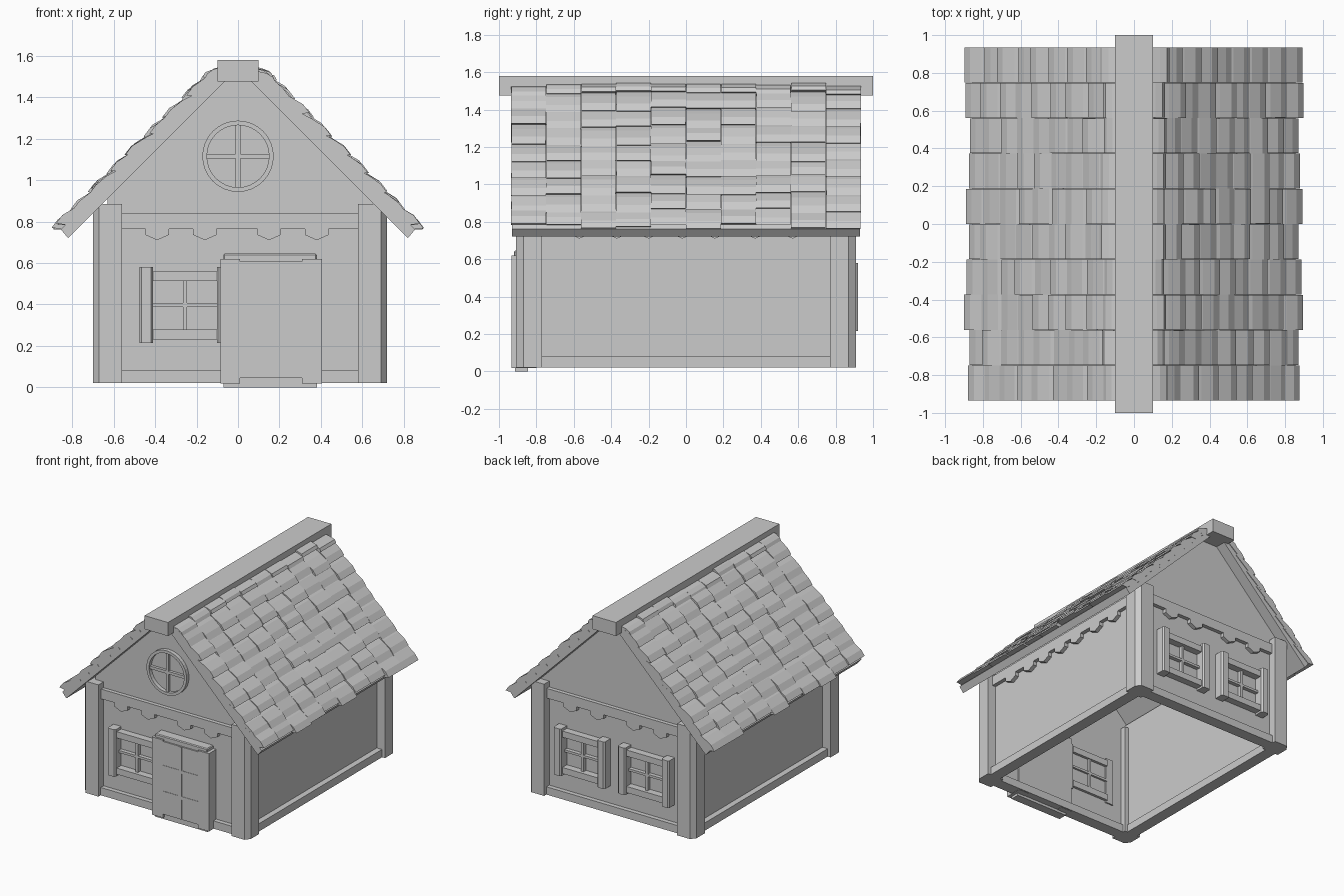
import bpy, bmesh, math, random

if "Cube" in bpy.data.objects:
    bpy.data.objects.remove(bpy.data.objects["Cube"])

random.seed(4)
CX = 0.01            # centre line of the walls
R2 = math.sqrt(2)


def add_prism(bm, pts, axis, a, b):
    """Extrude a 2D outline from a to b along the given axis."""
    def put(p, t):
        return {'X': (t, p[0], p[1]), 'Y': (p[0], t, p[1]), 'Z': (p[0], p[1], t)}[axis]
    lo = [bm.verts.new(put(p, a)) for p in pts]
    hi = [bm.verts.new(put(p, b)) for p in pts]
    bm.faces.new(lo)
    bm.faces.new(hi[::-1])
    for i in range(len(pts)):
        j = (i + 1) % len(pts)
        bm.faces.new((lo[j], lo[i], hi[i], hi[j]))


def finish(bm, name):
    bmesh.ops.recalc_face_normals(bm, faces=bm.faces)
    me = bpy.data.meshes.new(name)
    bm.to_mesh(me)
    bm.free()
    ob = bpy.data.objects.new(name, me)
    bpy.context.collection.objects.link(ob)
    return ob


def prism(name, pts, axis, a, b):
    bm = bmesh.new()
    add_prism(bm, pts, axis, a, b)
    return finish(bm, name)


def box(name, x0, x1, y0, y1, z0, z1, bevel=0):
    y0, y1 = sorted((y0, y1))
    ob = prism(name, [(x0, z0), (x1, z0), (x1, z1), (x0, z1)], 'Y', y0, y1)
    if bevel:
        m = ob.modifiers.new("bevel", 'BEVEL')
        m.width, m.segments = bevel, 1
    return ob


def scallop(half, teeth):
    """Beam outline with pointed teeth along its lower edge."""
    pts = [(half, 0.84), (-half, 0.84), (-half, 0.765)]
    for c in teeth:
        pts += [(c - .056, .765), (c - .056, .735), (c, .71), (c + .056, .735), (c + .056, .765)]
    return pts + [(half, 0.765)]


# corner posts, outer corner chamfered
for sx in (-1, 1):
    for sy in (-1, 1):
        outline = [(.57, .77), (.71, .77), (.71, .87), (.68, .908), (.57, .908)]
        prism("corner_post", [(CX + sx * x, sy * y) for x, y in outline], 'Z', 0.02, 0.885)

# walls, base beams and scalloped top beams
for s, side in ((-1, "front"), (1, "back")):
    prism(side + "_wall", [(CX - .64, .03), (CX + .64, .03), (CX + .64, .91), (0, 1.55), (CX - .64, .91)],
          'Y', s * .845, s * .81)
    box(side + "_base_beam", CX - .58, CX + .58, s * .88, s * .79, .02, .08)
    teeth = [CX + t for t in (-.40, -.17, .14, .37)]
    prism(side + "_top_beam", scallop(.58, teeth), 'Y', s * .875, s * .83)
for s, side in ((-1, "left"), (1, "right")):
    x = sorted((CX + s * .64, CX + s * .605))
    box(side + "_wall", *x, -.84, .84, .03, .92)
    x = sorted((CX + s * .685, CX + s * .595))
    box(side + "_base_beam", *x, -.78, .78, .02, .08)
    prism(side + "_top_beam", scallop(.78, (-.57, -.37, -.2, -.02, .155, .37, .57)),
          'X', CX + s * .67, CX + s * .62)


# windows: side shutters, rails and cross bars
def window(cx, s, side):
    for d in (-1, 1):
        c = cx + d * .187
        h = .033
        outline = [(c - h, s * .80), (c + h, s * .80), (c + h, s * .908), (c + h - .01, s * .92),
                   (c - h + .01, s * .92), (c - h, s * .908)]
        prism(side + "_window_shutter", outline, 'Z', .215, .58)
    for z in (.23, .512):
        box(side + "_window_rail", cx - .16, cx + .16, s * .90, s * .79, z, z + .048)
    box(side + "_window_bar", cx - .01, cx + .01, s * .875, s * .795, .27, .52)
    box(side + "_window_crossbar", cx - .16, cx + .16, s * .875, s * .795, .388, .406)


window(-.255, -1, "front")
window(.275, 1, "back")
window(-.275, 1, "back")

# door with lintel, sill and shallow planks
box("door_slab", -.07, .385, -.931, -.80, .045, .608)
for x in (-.085, .31):
    box("door_jamb", x, x + .095, -.934, -.80, .018, .62)
box("door_lintel", -.07, .38, -.92, -.80, .60, .645, .006)
box("door_sill", -.07, .38, -.915, -.845, 0, .05)
box("door_centre_stile", .145, .17, -.934, -.92, .05, .605)
for z in (.20, .40):
    box("door_rail", .01, .31, -.934, -.92, z, z + .025)

# round gable window
bm = bmesh.new()
N = 32
rings = []
for r, y in ((.172, -.84), (.172, -.875), (.150, -.875), (.150, -.84)):
    rings.append([bm.verts.new((r * math.cos(2 * math.pi * i / N), y,
                                1.115 + r * math.sin(2 * math.pi * i / N))) for i in range(N)])
for k in range(4):
    a, b = rings[k], rings[(k + 1) % 4]
    for i in range(N):
        j = (i + 1) % N
        bm.faces.new((a[i], a[j], b[j], b[i]))
ring = finish(bm, "round_window_frame")
box("round_window_bar", -.011, .011, -.866, -.84, .965, 1.265)
box("round_window_crossbar", -.15, .15, -.866, -.84, 1.104, 1.126)

# roof boards under the tiles
prism("roof_boards", [(0, 1.54), (.82, .72), (.855, .762), (.05, 1.565), (-.05, 1.565),
                      (-.855, .762), (-.82, .72)], 'Y', -.93, .93)


# roof tiles: curved shingles in rows down each slope
def slope(sx, s, n):
    return sx * (s + n) / R2, 1.54 - (s - n) / R2


COLS, ROWS, STEP = 10, 9, .127
eave = (-.03, -.03, 0, -.012, -.03, 0, -.03, -.03, 0, 0)
W = 1.87 / COLS
for sx, side in ((-1, "left"), (1, "right")):
    bm = bmesh.new()
    for c in range(COLS):
        y0 = -.935 + c * W
        for r in range(ROWS):
            tip = .164 + r * STEP + (eave[c] if r == ROWS - 1 else random.uniform(-.025, .012))
            lift = random.uniform(-.008, .006)
            k = .5 if r == 0 else 1
            prof = [(0, .086 + lift), (-.05 * k, .093 + lift), (-.12 * k, .08), (-.2 * k, .055),
                    (-.2 * k, .03), (-.03 * k, .05)]
            add_prism(bm, [slope(sx, tip + s, n) for s, n in prof], 'Y',
                      y0 + random.uniform(0, .002), y0 + W - random.uniform(0, .002))
    finish(bm, side + "_roof_tiles")

# ridge beam
box("ridge_beam", -.1, .1, -1, 1, 1.475, 1.58)
